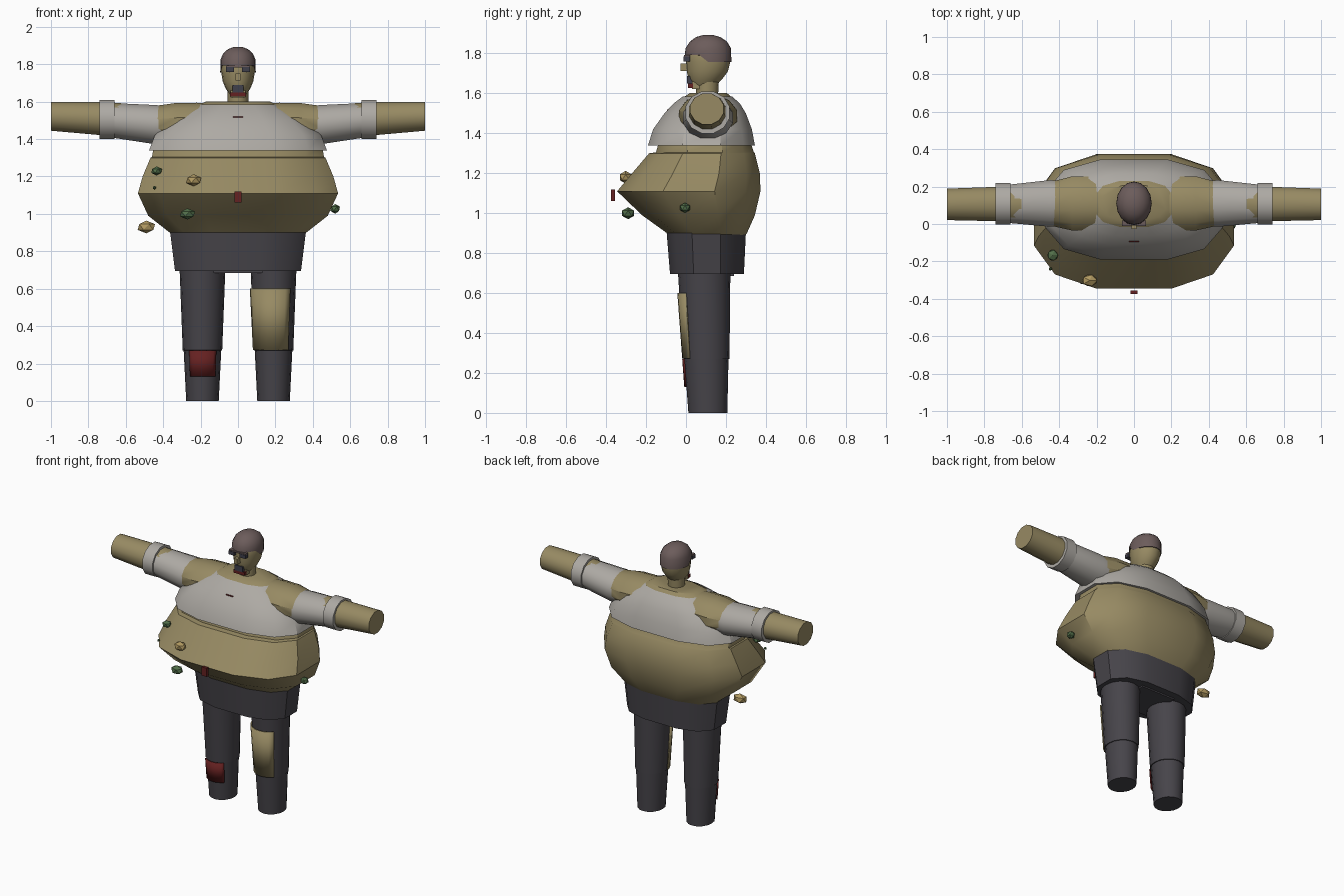
import bpy, bmesh, math
from mathutils import Vector

if "Cube" in bpy.data.objects:
    bpy.data.objects.remove(bpy.data.objects["Cube"])


def material(name, rgb):
    m = bpy.data.materials.new(name)
    m.diffuse_color = (*rgb, 1)
    m.use_nodes = True
    m.node_tree.nodes["Principled BSDF"].inputs["Base Color"].default_value = m.diffuse_color
    return m


SKIN = material("skin", (0.31, 0.255, 0.125))
SHIRT = material("shirt_grey", (0.42, 0.40, 0.37))
TROUSER = material("trouser_charcoal", (0.062, 0.058, 0.068))
HAIR = material("hair_brown", (0.15, 0.108, 0.105))
RED = material("dark_red", (0.13, 0.015, 0.015))
GREEN = material("green", (0.085, 0.16, 0.068))
YELLOW = material("ochre", (0.44, 0.32, 0.12))
DARK = material("lens_dark", (0.05, 0.05, 0.07))


def finish(name, bm, mat, angle=35):
    bmesh.ops.recalc_face_normals(bm, faces=bm.faces)
    me = bpy.data.meshes.new(name)
    bm.to_mesh(me)
    bm.free()
    me.materials.append(mat)
    ob = bpy.data.objects.new(name, me)
    bpy.context.collection.objects.link(ob)
    if angle:
        bpy.ops.object.select_all(action='DESELECT')
        bpy.context.view_layer.objects.active = ob
        ob.select_set(True)
        bpy.ops.object.shade_smooth_by_angle(angle=math.radians(angle))
    return ob


def loft(name, rings, mat, bottom=True, top=True, closed=True, angle=35):
    bm = bmesh.new()
    vs = [[bm.verts.new(p) for p in r] for r in rings]
    n = len(rings[0])
    for a, b in zip(vs, vs[1:]):
        for i in range(n if closed else n - 1):
            j = (i + 1) % n
            bm.faces.new((a[i], a[j], b[j], b[i]))
    if bottom:
        bm.faces.new(vs[0])
    if top:
        bm.faces.new(vs[-1])
    return finish(name, bm, mat, angle)


def body_ring(z, hx, yf, yb):
    """Twelve sided, squarish ring with a flat front and back."""
    quarter = [(1, 0.36), (0.79, 0.79), (0.377, 1)]
    pts = quarter + [(-x, y) for x, y in quarter[::-1]]
    pts += [(-x, -y) for x, y in pts]
    c, h = (yf + yb) / 2, (yb - yf) / 2
    return [(x * hx, c + y * h, z) for x, y in pts]


def oval(z, cx, rx, yf, yb, n=16, a0=0, a1=360):
    c, h = (yf + yb) / 2, (yb - yf) / 2
    full = a1 - a0 == 360
    out = []
    for i in range(n):
        t = math.radians(a0 + (a1 - a0) * i / (n if full else n - 1))
        out.append((cx + rx * math.cos(t), c + h * math.sin(t), z))
    return out


def arm_ring(x, yc, zc, ry, rz, n=12):
    return [(x, yc + ry * math.cos(2 * math.pi * (i + .5) / n),
             zc + rz * math.sin(2 * math.pi * (i + .5) / n)) for i in range(n)]


def box(name, x0, x1, y0, y1, z0, z1, mat):
    return loft(name, [[(x0, y0, z), (x1, y0, z), (x1, y1, z), (x0, y1, z)]
                       for z in (z0, z1)], mat, angle=0)


# Torso with overhanging belly
loft("torso", [body_ring(*r) for r in [
    (0.88, 0.35, -0.08, 0.29), (0.90, 0.365, -0.095, 0.305),
    (0.99, 0.48, -0.22, 0.345), (1.11, 0.535, -0.345, 0.373),
    (1.20, 0.51, -0.27, 0.37), (1.30, 0.468, -0.185, 0.345),
    (1.305, 0.46, -0.15, 0.34), (1.36, 0.45, -0.135, 0.322),
    (1.50, 0.33, -0.08, 0.27), (1.575, 0.225, -0.02, 0.235),
    (1.602, 0.17, 0.02, 0.205)]], SKIN)

# Shirt
loft("shirt", [body_ring(*r) for r in [
    (1.34, 0.475, -0.19, 0.345), (1.42, 0.445, -0.165, 0.33),
    (1.50, 0.36, -0.108, 0.30), (1.55, 0.28, -0.062, 0.27),
    (1.585, 0.21, -0.015, 0.23)]], SHIRT, top=False)
box("shirt_badge", -0.027, 0.027, -0.095, -0.07, 1.505, 1.52, RED)
box("belly_button", -0.02, 0.02, -0.375, -0.355, 1.06, 1.12, RED)

# Arms, sleeves and cuffs
for s, side in ((1, "left"), (-1, "right")):
    loft("arm_" + side, [arm_ring(s * x, *r) for x, *r in [
        (0.16, 0.11, 1.49, 0.135, 0.105), (0.22, 0.11, 1.49, 0.15, 0.108),
        (0.33, 0.11, 1.485, 0.15, 0.112), (0.45, 0.108, 1.48, 0.12, 0.10),
        (0.70, 0.107, 1.508, 0.096, 0.093), (1.0, 0.105, 1.522, 0.087, 0.08)]], SKIN)
    loft("sleeve_" + side, [arm_ring(s * x, *r) for x, *r in [
        (0.37, 0.11, 1.475, 0.125, 0.105), (0.45, 0.11, 1.478, 0.129, 0.108),
        (0.67, 0.108, 1.50, 0.106, 0.096)]], SHIRT)
    loft("cuff_" + side, [arm_ring(s * x, 0.108, 1.505, 0.115, 0.109)
                          for x in (0.66, 0.74)], SHIRT)

# Hips and crotch
loft("trouser_hips", [body_ring(0.695, 0.337, -0.08, 0.29),
                      body_ring(0.905, 0.363, -0.097, 0.30)], TROUSER)
box("crotch", -0.13, 0.13, -0.03, 0.24, 0.685, 0.72, TROUSER)


def leg_size(z):
    t = z / 0.7
    return 0.087 + 0.035 * t, 0.012 - 0.052 * t, 0.207 + 0.015 * t


# Legs with a slight step at the lower hem
for s, side in ((1, "left"), (-1, "right")):
    rings = []
    for z, k in ((0, 0), (0.27, 0), (0.271, 0.005), (0.71, 0)):
        rx, yf, yb = leg_size(z)
        rings.append(oval(z, s * 0.19, rx + k, yf - k, yb + k))
    loft("leg_" + side, rings, TROUSER)


def leg_patch(name, cx, z0, z1, a0, a1, mat):
    rings = []
    for z in (z0, z1):
        rx, yf, yb = leg_size(z)
        rings.append(oval(z, cx, rx + 0.007, yf - 0.007, yb + 0.007, 9, a0, a1))
    ob = loft(name, rings, mat, False, False, False)
    m = ob.modifiers.new("thickness", 'SOLIDIFY')
    m.thickness = 0.008
    m.offset = 0


leg_patch("bare_leg_patch", 0.19, 0.273, 0.60, 188, 315, SKIN)
leg_patch("red_leg_patch", -0.19, 0.13, 0.27, 230, 312, RED)

# Neck and head
loft("neck", [oval(1.58, 0, 0.055, 0.05, 0.16), oval(1.67, 0, 0.055, 0.05, 0.165)], SKIN)
loft("head", [oval(z, 0, *r) for z, *r in [
    (1.64, 0.045, 0.03, 0.15), (1.67, 0.066, 0.014, 0.18),
    (1.71, 0.082, 0.004, 0.21), (1.76, 0.09, 0.0, 0.222),
    (1.80, 0.09, 0.0, 0.222), (1.84, 0.075, 0.02, 0.20)]], SKIN)

# Hair cap, lower at the back than over the brow
hair = [oval(z, 0, *r) for z, *r in [
    (1.76, 0.095, -0.005, 0.227), (1.825, 0.094, -0.003, 0.226),
    (1.86, 0.078, 0.02, 0.205), (1.882, 0.052, 0.05, 0.172),
    (1.893, 0.02, 0.088, 0.134)]]
hair[0] = [(x, y, 1.757 if y > 0.075 else 1.793) for x, y, z in hair[0]]
loft("hair", hair, HAIR)

# Face details
box("nose", -0.013, 0.013, -0.027, 0.01, 1.712, 1.75, SKIN)
for s, side in ((1, "left"), (-1, "right")):
    box("lens_" + side, s * 0.043 - 0.022, s * 0.043 + 0.022, -0.012, 0.02, 1.76, 1.785, DARK)
box("glasses_bridge", -0.065, 0.065, -0.009, 0.02, 1.783, 1.793, HAIR)
box("goatee", -0.03, 0.03, 0.006, 0.05, 1.65, 1.688, DARK)
box("chin", -0.04, 0.04, 0.03, 0.09, 1.622, 1.66, SKIN)
box("bow", -0.043, 0.043, 0.01, 0.035, 1.628, 1.65, RED)

# Loose lumps around the belly
LUMPS = [("lump_a", -0.435, -0.167, 1.23, 0.032, 0.024, GREEN),
         ("lump_b", -0.237, -0.302, 1.18, 0.045, 0.032, YELLOW),
         ("lump_c", -0.27, -0.29, 1.0, 0.045, 0.03, GREEN),
         ("lump_d", -0.49, 0.10, 0.93, 0.052, 0.034, YELLOW),
         ("lump_e", 0.52, -0.005, 1.027, 0.028, 0.026, GREEN),
         ("lump_f", -0.447, -0.24, 1.14, 0.01, 0.01, GREEN)]
for name, x, y, z, r, h, mat in LUMPS:
    bm = bmesh.new()
    bmesh.ops.create_icosphere(bm, subdivisions=1, radius=1)
    bmesh.ops.scale(bm, vec=Vector((r, min(r, 0.035), h)), verts=bm.verts)
    bmesh.ops.translate(bm, vec=Vector((x, y, z)), verts=bm.verts)
    finish(name, bm, mat, 0)
